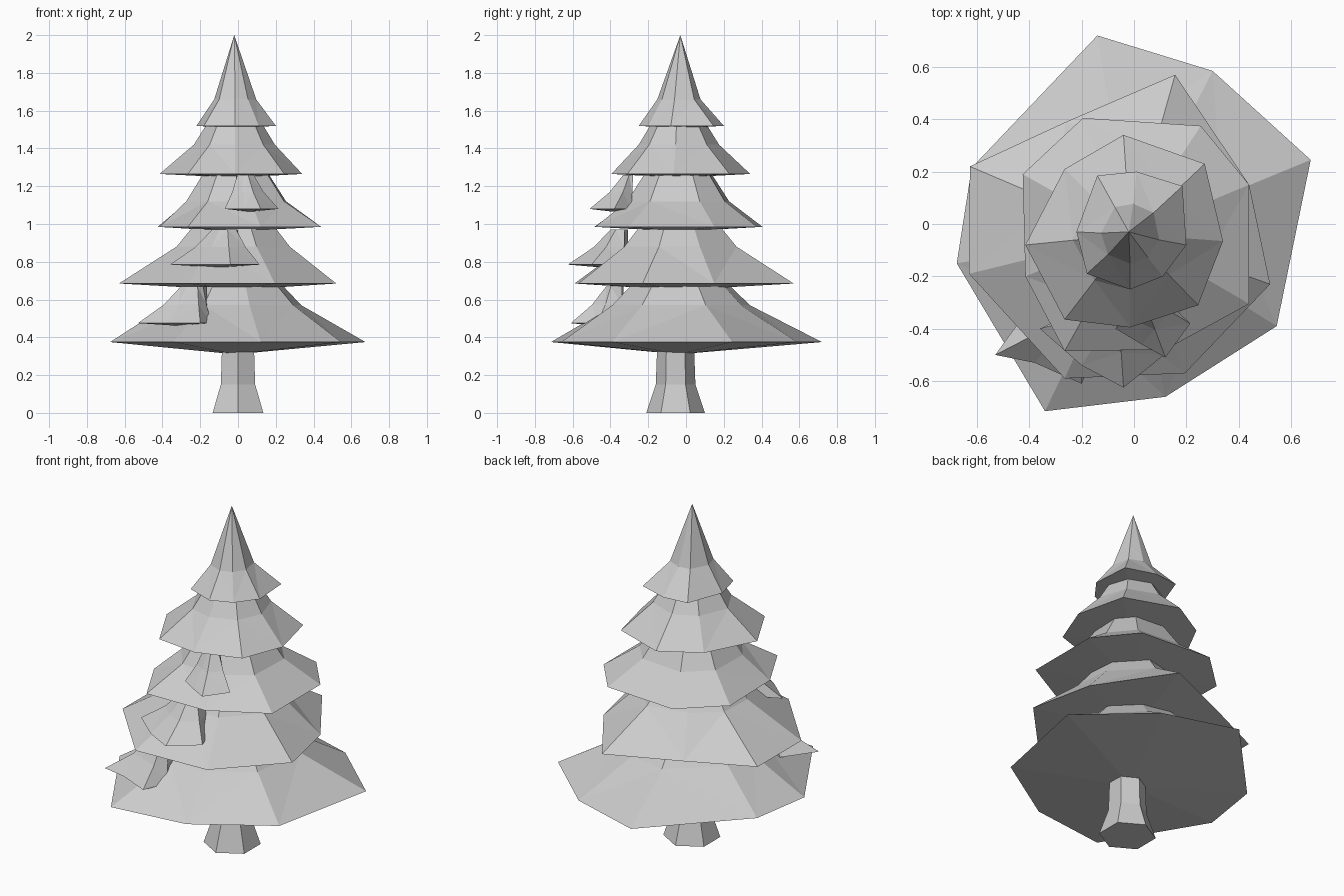
import bpy, bmesh, math
from mathutils import Vector

if "Cube" in bpy.data.objects:
    bpy.data.objects.remove(bpy.data.objects["Cube"])

grey = bpy.data.materials.new("light grey")
grey.diffuse_color = (0.6, 0.6, 0.6, 1)
grey.use_nodes = True
grey.node_tree.nodes["Principled BSDF"].inputs["Base Color"].default_value = grey.diffuse_color
AXIS = Vector((-0.015, -0.04))


def loft(name, rings, top=None, bottom=None):
    """Skin a stack of equal rings; close the ends with an apex or a cap."""
    bm = bmesh.new()
    loops = [[bm.verts.new(p) for p in ring] for ring in rings]
    n = len(loops[0])
    for a, b in zip(loops, loops[1:]):
        for i in range(n):
            j = (i + 1) % n
            bm.faces.new((a[i], a[j], b[j], b[i]))
    for loop, tip in ((loops[0], bottom), (loops[-1], top)):
        if tip is None:
            bm.faces.new(loop)
        else:
            v = bm.verts.new(tip)
            for i in range(n):
                bm.faces.new((loop[i], loop[(i + 1) % n], v))
    bmesh.ops.triangulate(bm, faces=[f for f in bm.faces if len(f.verts) == 4])
    bmesh.ops.recalc_face_normals(bm, faces=bm.faces)
    me = bpy.data.meshes.new(name)
    bm.to_mesh(me)
    bm.free()
    me.materials.append(grey)
    ob = bpy.data.objects.new(name, me)
    bpy.context.collection.objects.link(ob)


def inner_ring(rim, r, z, centre=AXIS, keep=0.35):
    """Ring of mean radius r that partly keeps the rim's irregular outline."""
    offs = [Vector(p) - centre for p in rim]
    mean = sum(o.length for o in offs) / len(offs)
    out = []
    for o in offs:
        q = centre + o.normalized() * r * (1 - keep + keep * o.length / mean)
        out.append((q.x, q.y, z))
    return out


# Trunk: flared hexagon
def hexagon(r, z):
    return [(r * math.sin(k * math.pi / 3), -0.055 + r * math.cos(k * math.pi / 3), z)
            for k in range(6)]


loft("trunk", [hexagon(0.155, 0), hexagon(0.105, 0.15), hexagon(0.095, 0.42)])

# Foliage tiers: rim outline, rim z, underside z, (mid r, mid z), (top r, top z)
tiers = [
    ([(-.14, .72), (.30, .585), (.675, .245), (.545, -.39), (.12, -.66),
      (-.34, -.715), (-.677, -.15), (-.62, .215)],
     .375, .31, (.37, .57), (.25, .69)),
    ([(.157, .57), (.44, .15), (.52, -.23), (.195, -.57), (-.265, -.59),
      (-.63, -.19), (-.627, .22), (-.26, .39)],
     .685, .65, (.31, .88), (.22, .99)),
    ([(-.195, .405), (.255, .375), (.44, .15), (.44, -.305), (.12, -.48),
      (-.265, -.485), (-.415, -.2), (-.425, .19)],
     .985, .96, (.29, 1.12), (.19, 1.265)),
    ([(-.04, .34), (.27, .23), (.34, -.065), (.245, -.31), (-.015, -.395),
      (-.265, -.365), (-.415, -.08), (-.265, .21)],
     1.265, 1.245, (.215, 1.42), (.15, 1.525)),
    ([(-.14, .185), (.01, .2), (.185, .145), (.2, -.08), (.11, -.2),
      (-.015, -.25), (-.18, -.19), (-.22, -.03)],
     1.52, 1.505, (.115, 1.66), None),
]
for i, (rim, z, low, mid, top) in enumerate(tiers):
    rings = [[(x, y, z) for x, y in rim], inner_ring(rim, *mid)]
    tip = (-.02, -.03, 2.0)
    if top:
        rings.append(inner_ring(rim, *top))
        tip = (AXIS.x, AXIS.y, top[1] + .01)
    loft(f"foliage_tier_{i + 1}", rings, tip, (AXIS.x, AXIS.y, low))

# Small side tufts on the front: rim outline, rim z, top centre, top radius, top z
tufts = [
    ([(-.07, -.4), (.03, -.46), (.12, -.51), (.215, -.38), (.12, -.29), (-.02, -.29)],
     1.08, (.03, -.27), .055, 1.26),
    ([(-.36, -.4), (-.2, -.54), (-.04, -.625), (.115, -.5), (.05, -.33), (-.15, -.3)],
     .785, (-.06, -.32), .07, .97),
    ([(-.53, -.5), (-.38, -.53), (-.2, -.61), (-.14, -.47), (-.16, -.34), (-.4, -.32)],
     .475, (-.22, -.34), .075, .67),
]
for i, (rim, z, c, r, tz) in enumerate(tufts):
    n = len(rim)
    mx, my = sum(p[0] for p in rim) / n, sum(p[1] for p in rim) / n
    top = inner_ring(rim, r, tz, Vector(c))
    mid = [((p[0] * .4 + t[0] * .6), (p[1] * .4 + t[1] * .6), z + (tz - z) * .5)
           for p, t in zip(rim, top)]
    loft(f"side_tuft_{i + 1}", [[(x, y, z) for x, y in rim], mid, top],
         None, (mx, my, z - .015))
